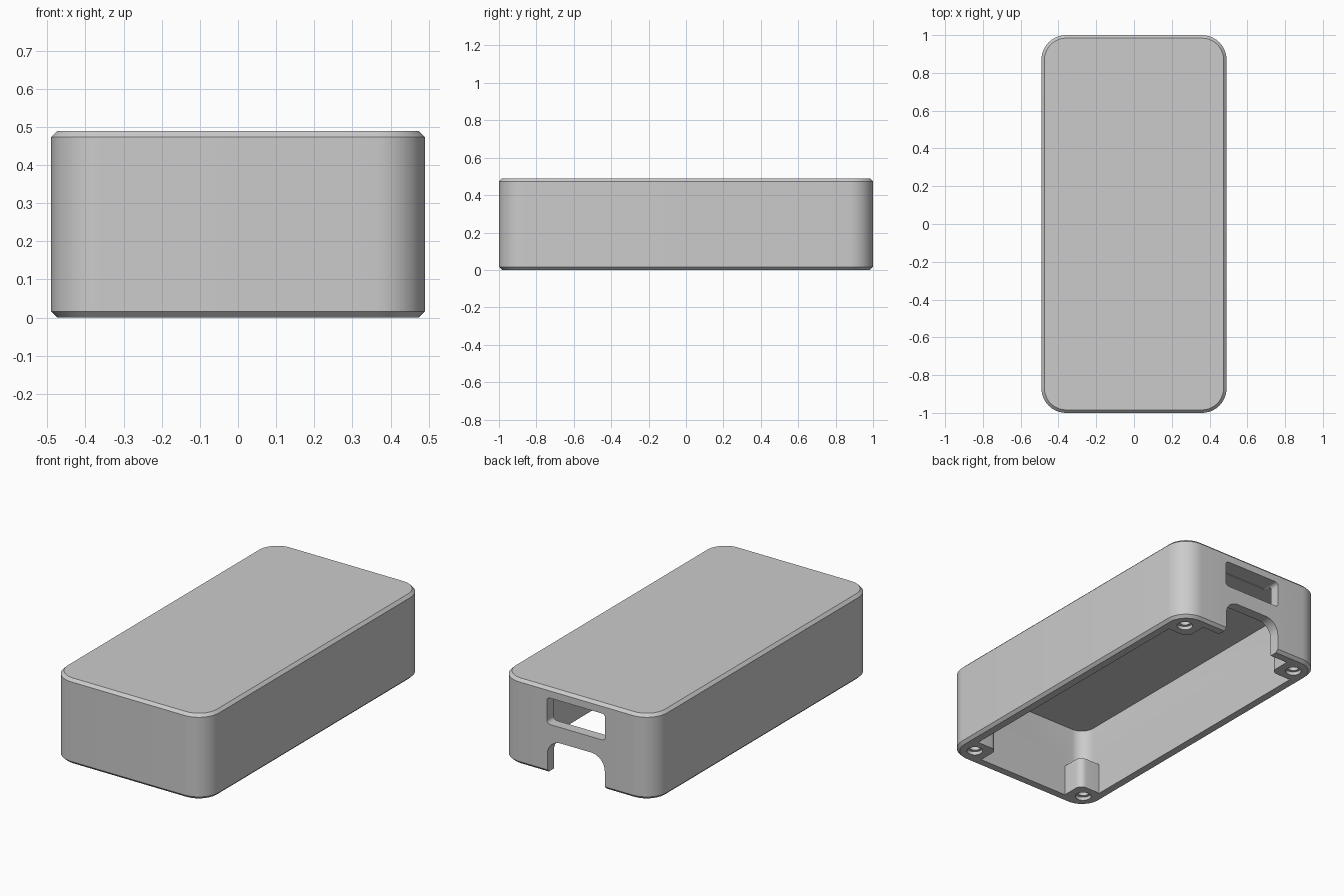
import bpy, bmesh
from math import cos, sin, pi, radians

if "Cube" in bpy.data.objects:
    bpy.data.objects.remove(bpy.data.objects["Cube"], do_unlink=True)

HX, HY, HZ = 0.49, 1.0, 0.49      # outer half width, half length, height
WALL, RADIUS, CHAMFER = 0.06, 0.13, 0.016
BOSS, BOSS_TOP = 0.193, 0.18      # corner boss reach from the outside, and height
CEILING = HZ - WALL


def arc(cx, cy, r, start, end, steps=10):
    """Points along an arc, angles in degrees."""
    angles = [radians(start + (end - start) * i / steps) for i in range(steps + 1)]
    return [(cx + r * cos(a), cy + r * sin(a)) for a in angles]


def rounded_rect(hx, hy, r, cy=0.0):
    pts = []
    for k, (sx, sy) in enumerate([(1, 1), (-1, 1), (-1, -1), (1, -1)]):
        pts += arc(sx * (hx - r), cy + sy * (hy - r), r, 90 * k, 90 * k + 90)
    return pts


def loft(name, rings):
    """Closed solid through rings of 3D points."""
    bm = bmesh.new()
    loops = [[bm.verts.new(p) for p in ring] for ring in rings]
    for low, high in zip(loops, loops[1:]):
        for i in range(len(low)):
            j = (i + 1) % len(low)
            bm.faces.new((low[i], low[j], high[j], high[i]))
    bm.faces.new(loops[0][::-1])
    bm.faces.new(loops[-1])
    bmesh.ops.recalc_face_normals(bm, faces=bm.faces)
    mesh = bpy.data.meshes.new(name)
    bm.to_mesh(mesh)
    bm.free()
    obj = bpy.data.objects.new(name, mesh)
    bpy.context.collection.objects.link(obj)
    return obj


def upright(pts, z):
    return [(x, y, z) for x, y in pts]


def facing_back(pts, y):
    return [(x, y, z) for x, z in pts]


def cut(body, cutter):
    cutter.hide_render = True
    mod = body.modifiers.new("cut", "BOOLEAN")
    mod.operation, mod.solver, mod.object = "DIFFERENCE", "EXACT", cutter
    bpy.context.view_layer.objects.active = body
    bpy.ops.object.modifier_apply(modifier=mod.name)
    bpy.data.objects.remove(cutter, do_unlink=True)


# Outer shell with chamfered top and bottom rims
full = rounded_rect(HX, HY, RADIUS)
inset = rounded_rect(HX - CHAMFER, HY - CHAMFER, RADIUS - CHAMFER)
shell = loft("enclosure_shell", [upright(inset, 0), upright(full, CHAMFER),
                                 upright(full, HZ - CHAMFER), upright(inset, HZ)])

# Upper cavity
cx, cy = HX - WALL, HY - WALL
cavity = rounded_rect(cx, cy, RADIUS - WALL + 0.01)
cut(shell, loft("upper_cavity", [upright(cavity, BOSS_TOP), upright(cavity, CEILING)]))

# Lower cavity, a cross that leaves the four corner bosses standing
bx, by, br = HX - BOSS, HY - BOSS, 0.04
quarter = [(cx, by)] + arc(bx + br, by + br, br, 270, 180, 6) + [(bx, cy)]
cross = []
for sx, sy in [(1, 1), (-1, 1), (-1, -1), (1, -1)]:
    corner = [(sx * x, sy * y) for x, y in quarter]
    cross += corner if sx * sy > 0 else corner[::-1]
cut(shell, loft("lower_cavity", [upright(cross, -0.1), upright(cross, BOSS_TOP + 0.03)]))

# Screw holes with a wider mouth
for sx in (1, -1):
    for sy in (1, -1):
        hx, hy = sx * (HX - 0.105), sy * (HY - 0.11)
        steps = [(0.043, -0.05), (0.043, 0.02), (0.029, 0.021), (0.029, 0.14)]
        cut(shell, loft("screw_hole", [upright(arc(hx, hy, r, 0, 360, 24)[:-1], z)
                                       for r, z in steps]))

# Rectangular window in the back wall
window = rounded_rect(0.186, 0.076, 0.022, cy=0.357)
cut(shell, loft("back_window", [facing_back(window, HY - 0.1), facing_back(window, HY + 0.1)]))

# Arched cable notch in the back wall
w, top, r = 0.183, 0.19, 0.085
notch = ([(w, -0.1)] + arc(w - r, top - r, r, 0, 90)
         + arc(r - w, top - r, r, 90, 180) + [(-w, -0.1)])
cut(shell, loft("cable_notch", [facing_back(notch, HY - 0.1), facing_back(notch, HY + 0.1)]))

# Grey plastic
grey = bpy.data.materials.new("grey_plastic")
grey.use_nodes = True
colour = (0.6, 0.6, 0.6, 1)
grey.diffuse_color = colour
grey.node_tree.nodes["Principled BSDF"].inputs["Base Color"].default_value = colour
shell.data.materials.clear()
shell.data.materials.append(grey)
for face in shell.data.polygons:
    face.material_index = 0

bpy.ops.object.select_all(action="DESELECT")
shell.select_set(True)
bpy.context.view_layer.objects.active = shell
bpy.ops.object.shade_smooth_by_angle(angle=radians(30))
